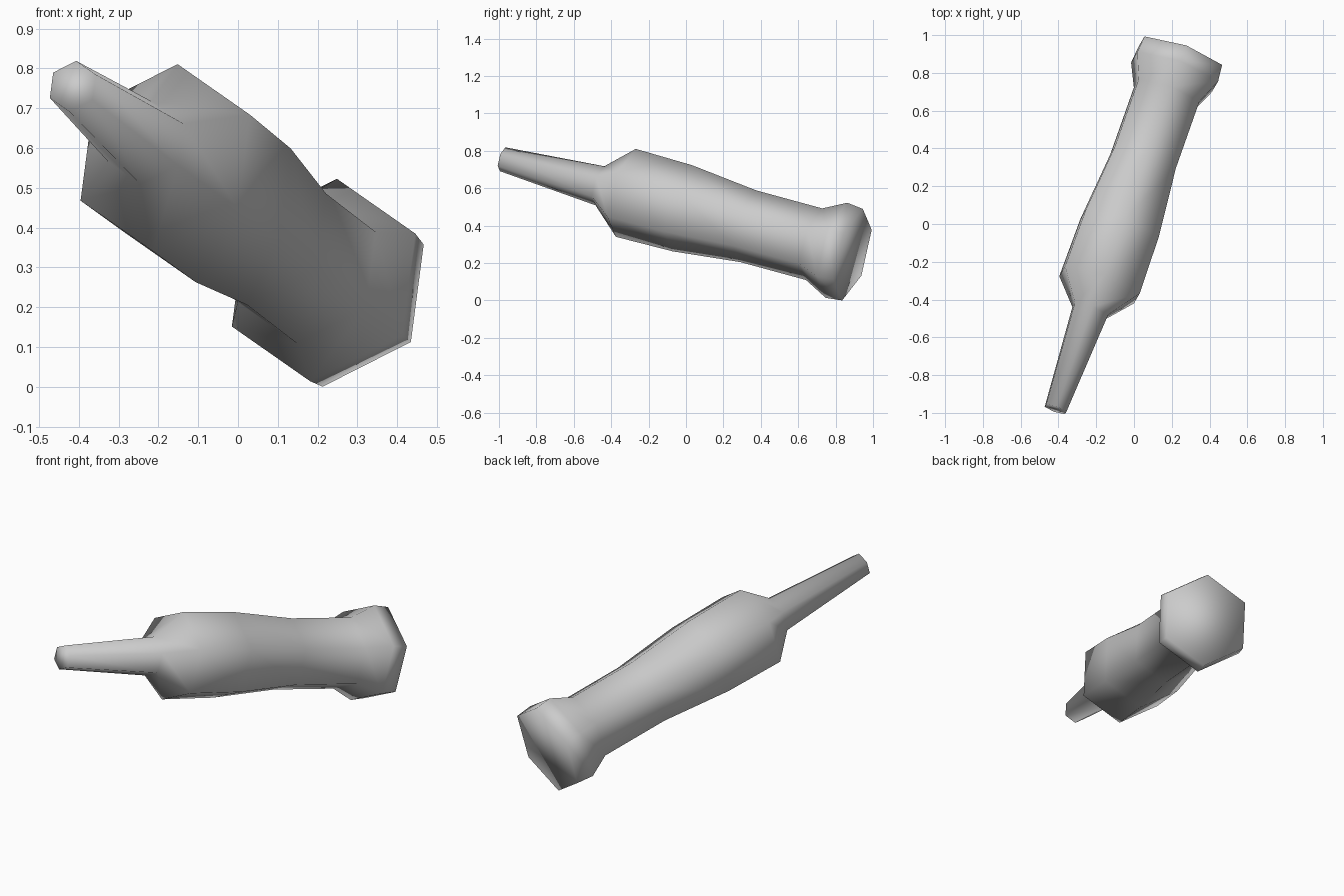
import bpy, bmesh, math
from mathutils import Vector

if "Cube" in bpy.data.objects:
    bpy.data.objects.remove(bpy.data.objects["Cube"])

# Straight tilted axis of the handle
start = Vector((-0.415, -0.98, 0.755))
end = Vector((0.245, 0.89, 0.245))
axis = (end - start).normalized()

# Hexagon frame: one corner points nearly straight up
up = Vector((0.03, 0.05, 0.24))
up = (up - axis * up.dot(axis)).normalized()
side = axis.cross(up)

# Profile: (y position of ring centre, radius)
profile = [
    (-0.98, 0.066), (-0.46, 0.108),                    # tang
    (-0.322, 0.243), (-0.02, 0.238), (0.332, 0.198),   # grip
    (0.685, 0.198), (0.805, 0.263), (0.89, 0.253),     # flared pommel
]
SIDES = 6

bm = bmesh.new()
rings = []
for y, r in profile:
    centre = start + axis * ((y - start.y) / axis.y)
    ring = []
    for i in range(SIDES):
        a = math.tau * i / SIDES
        ring.append(bm.verts.new(centre + r * (math.cos(a) * up + math.sin(a) * side)))
    rings.append(ring)

# Walls between rings, then end caps
for lo, hi in zip(rings, rings[1:]):
    for i in range(SIDES):
        j = (i + 1) % SIDES
        bm.faces.new((lo[i], lo[j], hi[j], hi[i]))
bm.faces.new(rings[0])
bm.faces.new(rings[-1])
bmesh.ops.recalc_face_normals(bm, faces=bm.faces[:])
for f in bm.faces:
    f.smooth = True

mesh = bpy.data.meshes.new("handle")
bm.to_mesh(mesh)
bm.free()
handle = bpy.data.objects.new("handle", mesh)
bpy.context.collection.objects.link(handle)
